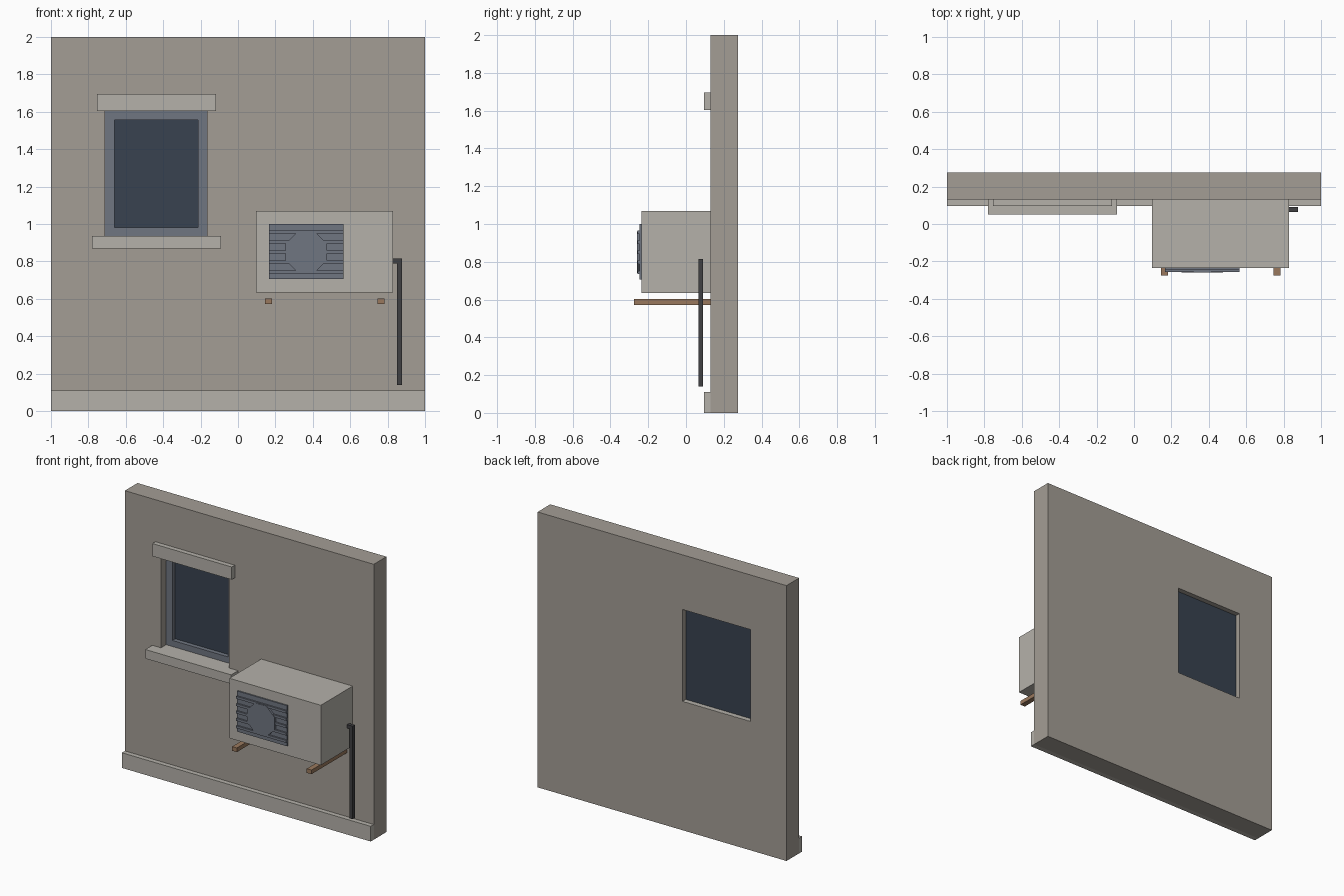
import bpy, bmesh, math

if "Cube" in bpy.data.objects:
    bpy.data.objects.remove(bpy.data.objects["Cube"])


def material(name, rgb):
    m = bpy.data.materials.new(name)
    m.diffuse_color = (*rgb, 1)
    m.use_nodes = True
    m.node_tree.nodes["Principled BSDF"].inputs["Base Color"].default_value = m.diffuse_color
    return m


WALL = material("render_wall", (0.37, 0.34, 0.30))
STONE = material("pale_stone", (0.46, 0.44, 0.40))
FRAME = material("blue_grey", (0.16, 0.18, 0.22))
GLASS = material("dark_glass", (0.04, 0.055, 0.08))
GRILLE = material("grille_grey", (0.16, 0.18, 0.22))
WOOD = material("bracket_brown", (0.32, 0.19, 0.11))
PIPE = material("pipe_black", (0.05, 0.05, 0.055))


def finish(bm, name, mat):
    bmesh.ops.recalc_face_normals(bm, faces=bm.faces)
    me = bpy.data.meshes.new(name)
    bm.to_mesh(me)
    bm.free()
    me.materials.append(mat)
    ob = bpy.data.objects.new(name, me)
    bpy.context.collection.objects.link(ob)
    return ob


def box(name, mat, x, y, z):
    bm = bmesh.new()
    bmesh.ops.create_cube(bm, size=1)
    for v in bm.verts:
        v.co = [a + (c + 0.5) * (b - a) for c, (a, b) in zip(v.co, (x, y, z))]
    return finish(bm, name, mat)


def prism(name, mat, profile, y):
    """Extrude an (x, z) outline from y[0] to y[1]."""
    bm = bmesh.new()
    f = bm.faces.new([bm.verts.new((px, y[0], pz)) for px, pz in profile])
    new = bmesh.ops.extrude_face_region(bm, geom=[f])["geom"]
    verts = [g for g in new if isinstance(g, bmesh.types.BMVert)]
    bmesh.ops.translate(bm, verts=verts, vec=(0, y[1] - y[0], 0))
    return finish(bm, name, mat)


def ring(name, mat, outer, inner, y):
    """Rectangular slab with a rectangular hole; rects are x0, x1, z0, z1."""
    bm = bmesh.new()

    def loop(r, yy):
        x0, x1, z0, z1 = r
        return [bm.verts.new((px, yy, pz))
                for px, pz in ((x0, z0), (x1, z0), (x1, z1), (x0, z1))]

    loops = [loop(outer, y[0]), loop(outer, y[1]), loop(inner, y[1]), loop(inner, y[0])]
    for k in range(4):
        a, b = loops[k], loops[(k + 1) % 4]
        for i in range(4):
            j = (i + 1) % 4
            bm.faces.new((a[i], a[j], b[j], b[i]))
    return finish(bm, name, mat)


# Wall with window opening, and plinth
opening = (-0.71, -0.165, 0.935, 1.603)
ring("wall", WALL, (-1, 1, 0, 2), opening, (0.13, 0.275))
box("plinth", STONE, (-1, 1), (0.095, 0.13), (0, 0.11))

# Window
ring("window_frame", FRAME, opening, (-0.66, -0.215, 0.98, 1.555), (0.19, 0.23))
box("window_glass", GLASS, opening[:2], (0.222, 0.238), opening[2:])
box("window_lintel", STONE, (-0.755, -0.117), (0.095, 0.13), (1.603, 1.695))
box("window_sill", STONE, (-0.78, -0.09), (0.05, 0.2745), (0.87, 0.936))

# Outdoor cooling unit
box("unit_casing", STONE, (0.095, 0.83), (-0.235, 0.13), (0.635, 1.07))
box("grille_panel", GRILLE, (0.165, 0.565), (-0.245, -0.23), (0.705, 1.0))
for i in range(5):
    z = 0.743 + i * 0.0535
    box(f"grille_slat_{i + 1}", GRILLE, (0.165, 0.565), (-0.256, -0.243), (z - 0.009, z + 0.009))

# Octagonal fan hub over the slats
hub = [(0.365 + 0.119 * math.cos(math.radians(22.5 + 45 * k)),
        0.85 + 0.119 * math.sin(math.radians(22.5 + 45 * k))) for k in range(8)]
prism("fan_disc", FRAME, hub, (-0.259, -0.243))

# Support brackets
for name, x in (("left", 0.164), ("right", 0.764)):
    box(f"bracket_{name}", WOOD, (x - 0.019, x + 0.019), (-0.275, 0.13), (0.572, 0.602))

# Drain pipe with elbow into the casing
prism("drain_pipe", PIPE,
      [(0.83, 0.79), (0.85, 0.79), (0.85, 0.14), (0.876, 0.14), (0.876, 0.815), (0.83, 0.815)],
      (0.065, 0.091))
